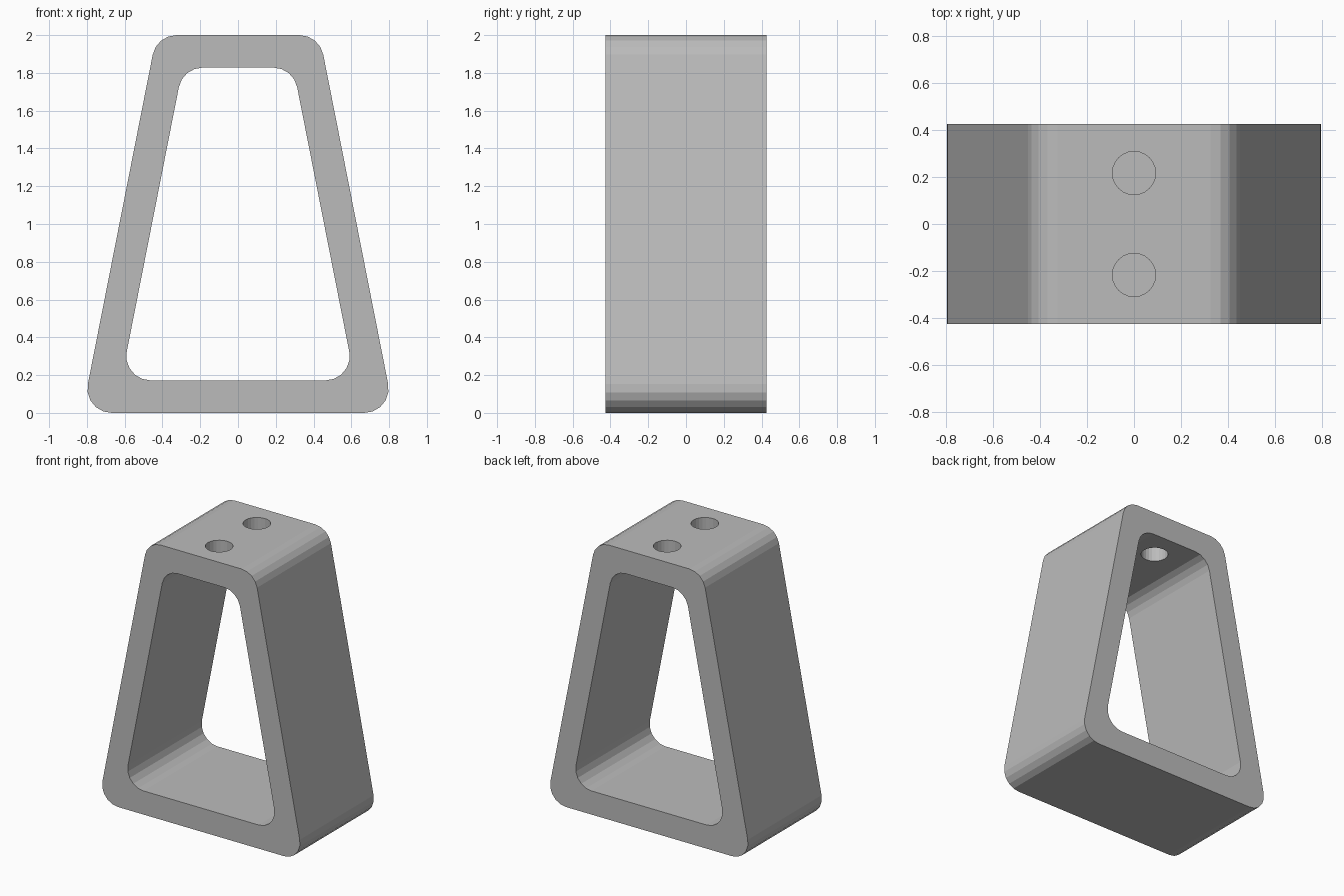
import bpy
import bmesh
from math import atan, cos, sin, tan, pi
from mathutils import Vector

if "Cube" in bpy.data.objects:
    bpy.data.objects.remove(bpy.data.objects["Cube"], do_unlink=True)

DEPTH = 0.85
RADIUS = 0.128
SLOPE = 0.197          # sideways lean of the legs per unit of height
LEAN = atan(SLOPE)

grey = bpy.data.materials.new("plain grey")
grey.use_nodes = True
grey.diffuse_color = (0.5, 0.5, 0.5, 1)
grey.node_tree.nodes["Principled BSDF"].inputs["Base Color"].default_value = (0.5, 0.5, 0.5, 1)


def rounded_trapezoid(half_base, bottom, top):
    """Outline in x and z, with every corner rounded by RADIUS."""
    half_top = half_base - SLOPE * (top - bottom)
    low_x = half_base - RADIUS / tan((pi / 2 - LEAN) / 2)
    high_x = half_top - RADIUS / tan((pi / 2 + LEAN) / 2)
    right = []
    for x, z, start, end, steps in ((low_x, bottom + RADIUS, -pi / 2, LEAN, 5),
                                    (high_x, top - RADIUS, LEAN, pi / 2, 4)):
        for i in range(steps + 1):
            a = start + (end - start) * i / steps
            right.append((x + RADIUS * cos(a), z + RADIUS * sin(a)))
    return right + [(-x, z) for x, z in reversed(right)]


def prism(name, points, push):
    """Closed solid made by pushing a flat outline along a vector."""
    bm = bmesh.new()
    face = bm.faces.new([bm.verts.new(p) for p in points])
    moved = bmesh.ops.extrude_face_region(bm, geom=[face])["geom"]
    bmesh.ops.translate(bm, vec=push,
                        verts=[v for v in moved if isinstance(v, bmesh.types.BMVert)])
    bmesh.ops.recalc_face_normals(bm, faces=bm.faces)
    mesh = bpy.data.meshes.new(name)
    bm.to_mesh(mesh)
    bm.free()
    mesh.materials.append(grey)
    obj = bpy.data.objects.new(name, mesh)
    bpy.context.collection.objects.link(obj)
    return obj


def cut(body, cutter):
    """Subtract a cutter for good, then remove it."""
    cutter.hide_render = True
    mod = body.modifiers.new("cut", "BOOLEAN")
    mod.operation = "DIFFERENCE"
    mod.solver = "EXACT"
    mod.object = cutter
    bpy.context.view_layer.objects.active = body
    bpy.ops.object.modifier_apply(modifier=mod.name)
    bpy.data.objects.remove(cutter, do_unlink=True)


# Tapered frame
outer = rounded_trapezoid(0.825, 0, 2)
frame = prism("tapered_frame", [(x, -DEPTH / 2, z) for x, z in outer], Vector((0, DEPTH, 0)))

# Large opening from front to back
inner = rounded_trapezoid(0.619, 0.172, 1.828)
cut(frame, prism("opening_cutter", [(x, -0.6, z) for x, z in inner], Vector((0, 1.2, 0))))

# Two round holes through the top bar
for y in (-0.217, 0.217):
    ring = [(0.092 * cos(2 * pi * i / 24), y + 0.092 * sin(2 * pi * i / 24), 1.6) for i in range(24)]
    cut(frame, prism("hole_cutter", ring, Vector((0, 0, 0.6))))
